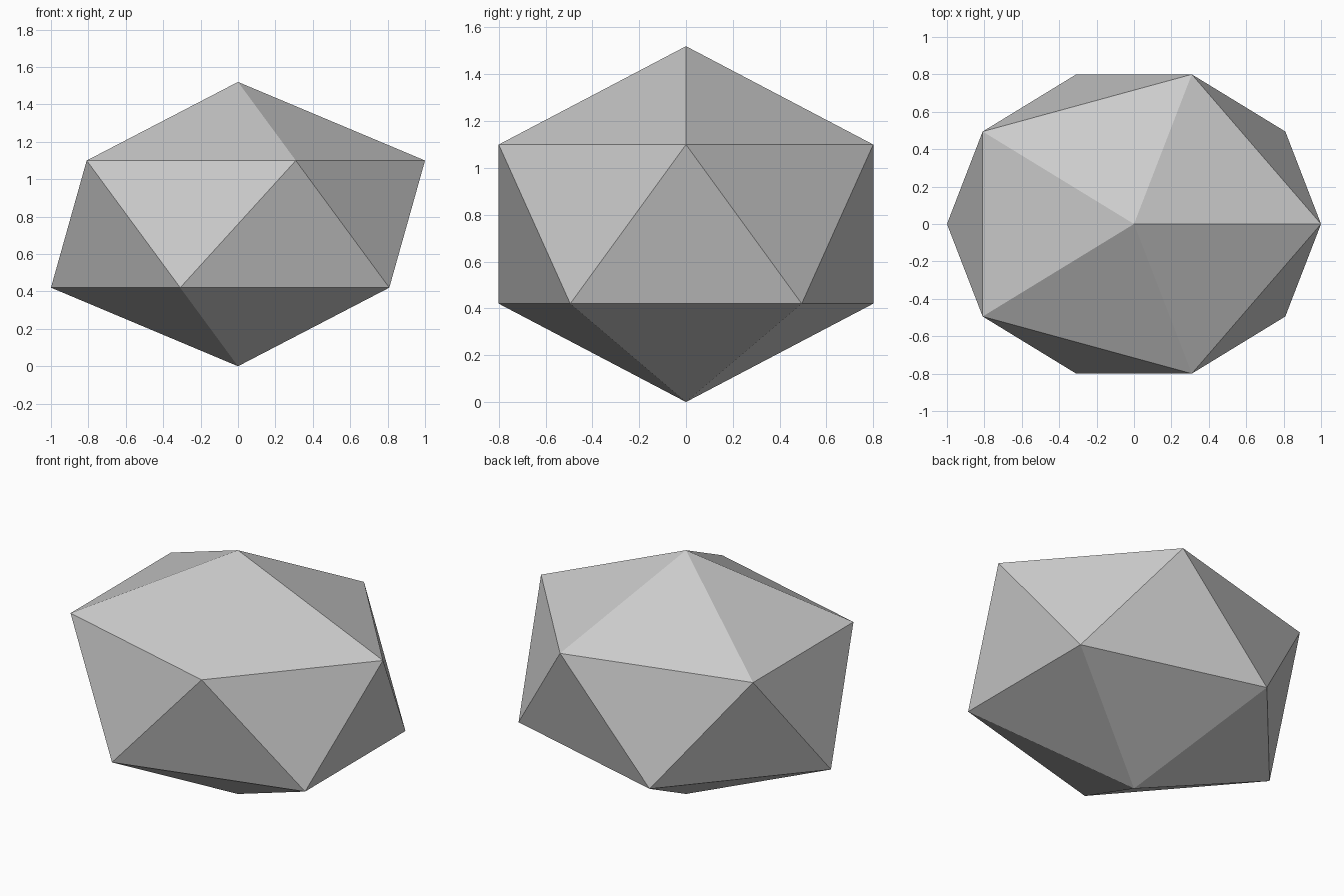
import bpy

if "Cube" in bpy.data.objects:
    bpy.data.objects.remove(bpy.data.objects["Cube"])

# Faceted stone: a 20-sided icosphere, flattened in depth and height
HEIGHT = 1.52
RING = 0.894425      # radius of the vertex rings on a unit icosphere
RING_Y = 0.85064     # widest y of those rings

bpy.ops.mesh.primitive_ico_sphere_add(subdivisions=1, radius=1.0)
stone = bpy.context.object
stone.name = "faceted_stone"
stone.scale = (1.0 / RING, 0.80 / RING_Y, HEIGHT / 2)
stone.location = (0, 0, HEIGHT / 2)
bpy.ops.object.transform_apply(location=True, rotation=False, scale=True)
bpy.ops.object.shade_flat()
